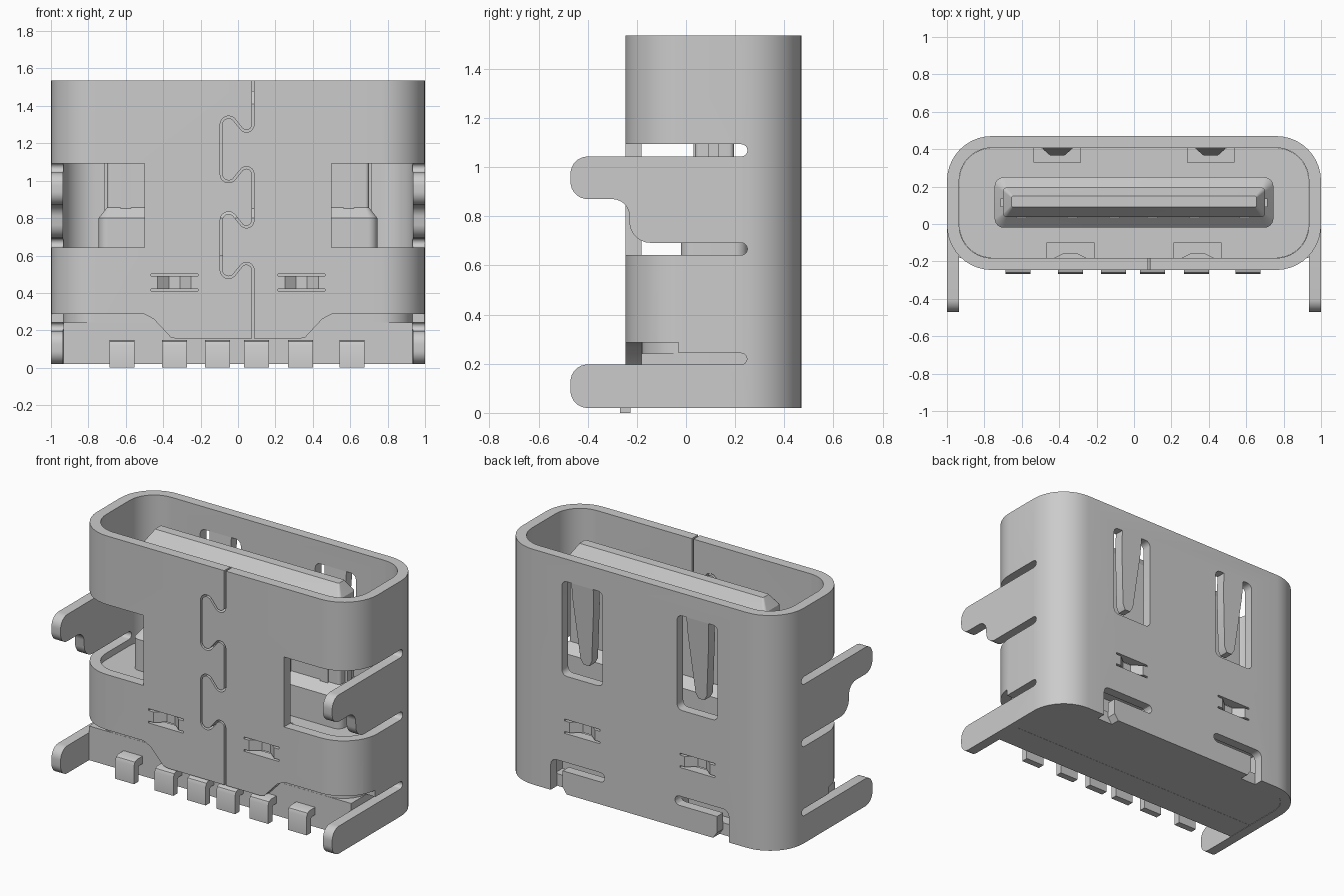
import bpy, bmesh, math
from mathutils import Vector

cube = bpy.data.objects.get("Cube")
if cube:
    bpy.data.objects.remove(cube, do_unlink=True)

metal = bpy.data.materials.new("plain grey")
metal.use_nodes = True
GREY = (0.6, 0.6, 0.6, 1)
metal.diffuse_color = GREY
metal.node_tree.nodes["Principled BSDF"].inputs["Base Color"].default_value = GREY


def finish(bm, name):
    bmesh.ops.recalc_face_normals(bm, faces=bm.faces)
    mesh = bpy.data.meshes.new(name)
    bm.to_mesh(mesh)
    bm.free()
    mesh.materials.append(metal)
    obj = bpy.data.objects.new(name, mesh)
    bpy.context.collection.objects.link(obj)
    return obj


def ring(hx, y0, y1, r, n=10):
    """Rounded rectangle outline in plan."""
    pts = []
    corners = ((hx - r, y1 - r), (r - hx, y1 - r), (r - hx, y0 + r), (hx - r, y0 + r))
    for q, (cx, cy) in enumerate(corners):
        for i in range(n + 1):
            a = (q + i / n) * math.pi / 2
            pts.append((cx + r * math.cos(a), cy + r * math.sin(a)))
    return pts


def loft(name, sections):
    """Stack rounded rectangles (half width, y0, y1, radius, z)."""
    bm = bmesh.new()
    rows = [[bm.verts.new((x, y, s[4])) for x, y in ring(*s[:4])] for s in sections]
    n = len(rows[0])
    for a, b in zip(rows, rows[1:]):
        for i in range(n):
            bm.faces.new((a[i], a[(i + 1) % n], b[(i + 1) % n], b[i]))
    bm.faces.new(rows[0])
    bm.faces.new(rows[-1])
    return finish(bm, name)


def prism(name, pts, axis, lo, hi):
    """Extrude a flat outline along an axis from lo to hi."""
    place = {"x": lambda p, d: (d, p[0], p[1]),
             "y": lambda p, d: (p[0], d, p[1]),
             "z": lambda p, d: (p[0], p[1], d)}[axis]
    bm = bmesh.new()
    a = [bm.verts.new(place(p, lo)) for p in pts]
    b = [bm.verts.new(place(p, hi)) for p in pts]
    n = len(pts)
    for i in range(n):
        bm.faces.new((a[i], a[(i + 1) % n], b[(i + 1) % n], b[i]))
    bm.faces.new(a)
    bm.faces.new(b)
    return finish(bm, name)


def rect(cx, cy, hw, hh):
    return [(cx - hw, cy - hh), (cx + hw, cy - hh), (cx + hw, cy + hh), (cx - hw, cy + hh)]


def arc(cx, cy, r, a0, a1, n=8):
    return [(cx + r * math.cos(math.radians(a0 + (a1 - a0) * i / n)),
             cy + r * math.sin(math.radians(a0 + (a1 - a0) * i / n))) for i in range(n + 1)]


def cut(obj, cutter):
    mod = obj.modifiers.new("cut", "BOOLEAN")
    mod.operation = "DIFFERENCE"
    mod.solver = "EXACT"
    mod.object = cutter
    bpy.context.view_layer.update()
    deps = bpy.context.evaluated_depsgraph_get()
    mesh = bpy.data.meshes.new_from_object(obj.evaluated_get(deps))
    obj.modifiers.clear()
    obj.data = mesh
    bpy.data.objects.remove(cutter, do_unlink=True)


def ribbon(path, half):
    """Outline of a narrow strip following a path."""
    left, right = [], []
    for i, p in enumerate(path):
        t = Vector(path[min(i + 1, len(path) - 1)]) - Vector(path[max(i - 1, 0)])
        n = Vector((-t.y, t.x)).normalized() * half
        left.append(tuple(Vector(p) + n))
        right.append(tuple(Vector(p) - n))
    return left + right[::-1]


# Outer sheet-metal shell
shell = loft("shell", [(1, -0.246, 0.47, 0.24, 0.02), (1, -0.246, 0.47, 0.24, 1.535)])
cut(shell, loft("bore", [(0.935, -0.182, 0.407, 0.175, -0.1), (0.935, -0.182, 0.407, 0.175, 1.7)]))

# Side windows and slots that free the mounting legs
window = ([(-0.3, 0.642)] + arc(0.225, 0.667, 0.025, -90, 90) + [(0, 0.692), (0, 1.043)]
          + arc(0.225, 1.068, 0.025, -90, 90) + [(-0.3, 1.093)])
foot = ([(-0.3, -0.1), (0, -0.1), (0, 0.197)] + arc(0.225, 0.22, 0.023, -90, 90)
        + [(-0.03, 0.243), (-0.03, 0.286), (-0.3, 0.286)])
for s in (-1, 1):
    for outline, inner in ((window, 0.5), (foot, 0.7)):
        cut(shell, prism("side_cut", outline, "x", *sorted((s * inner, s * 1.1))))

# Raised lower edge of the front wall
edge = [(0.33, 0.155), (0.36, 0.163), (0.45, 0.26), (0.5, 0.286), (1.1, 0.286), (1.1, -0.1)]
cut(shell, prism("skirt_cut", [(-x, z) for x, z in edge[::-1]] + edge, "y", -0.3, -0.12))

# Interlocking seam down the front
seam = [(0.08, 1.6)]
for top in (1.34, 0.828):
    seam += arc(0.045, top - 0.04, 0.035, 0, -130, 6)
    seam += arc(-0.05, top - 0.04, 0.04, 50, 180, 6)
    seam += arc(-0.05, top - 0.305, 0.04, 180, 310, 6)
    seam += arc(0.045, top - 0.305, 0.035, 130, 0, 6)
seam.append((0.08, 0.1))
cut(shell, prism("seam_cut", ribbon(seam, 0.006), "y", -0.3, -0.12))

for s in (-1, 1):
    # Back spring windows and lower hooks
    win = [(x + s * 0.41, z) for x, z in ring(0.145, 0.78, 1.39, 0.035, 4)]
    cut(shell, prism("spring_cut", win, "y", 0.36, 0.55))
    hook = ([(0.55, 0.165), (0.55, 0.06), (0.52, 0.018), (0.52, -0.1), (0.635, -0.1)]
            + arc(0.595, 0.185, 0.04, 0, 90, 4) + arc(0.28, 0.195, 0.03, 90, 270, 6))
    cut(shell, prism("hook_cut", [(s * x, z) for x, z in hook], "y", 0.3, 0.55))
    # Openings of the pressed-in clips
    cut(shell, prism("clip_cut", rect(s * 0.34, 0.456, 0.125, 0.046), "y", -0.3, -0.12))
    cut(shell, prism("clip_cut", rect(s * 0.41, 0.456, 0.125, 0.046), "y", 0.36, 0.55))

# Insulating body with pockets behind the clips, and its square front foot
body = loft("insulator_body", [(0.934, -0.181, 0.406, 0.174, 0.022), (0.934, -0.181, 0.406, 0.174, 0.6)])
for s in (-1, 1):
    cut(body, prism("pocket", rect(s * 0.34, -0.2, 0.125, 0.1), "z", 0.38, 0.8))
    cut(body, prism("pocket", rect(s * 0.41, 0.43, 0.125, 0.1), "z", 0.38, 0.8))
    cut(body, prism("pocket", rect(s * 0.45, 0.43, 0.2, 0.1), "z", 0.1, 0.24))
prism("insulator_foot", rect(0, -0.091, 0.934, 0.091), "z", 0.021, 0.241)

# Central tongue with stepped base and bevelled tip
tongue = loft("tongue", [
    (0.745, -0.02, 0.25, 0.05, 0.58), (0.745, -0.02, 0.25, 0.05, 0.8),
    (0.7, 0.037, 0.195, 0.02, 0.857), (0.7, 0.037, 0.195, 0.02, 1.41),
    (0.655, 0.09, 0.15, 0.01, 1.48)])
prism("mid_plate", rect(0, 0.113, 0.715, 0.022), "z", 0.84, 1.2)

# Contacts on the tongue and solder tails
tail = [(-0.16, 0.1), (-0.215, 0.1), (-0.225, 0.09), (-0.225, 0), (-0.268, 0),
        (-0.268, 0.118), (-0.259, 0.139), (-0.238, 0.148), (-0.16, 0.148)]
for i, x in enumerate((-0.62, -0.34, -0.11, 0.1, 0.335, 0.61)):
    prism(f"solder_tail_{i + 1}", tail, "x", x - 0.067, x + 0.067)
    prism(f"contact_{i + 1}", rect(x * 0.97, 0.035, 0.028, 0.004), "z", 0.85, 1.38)


# Mounting legs, springs and clips on both sides
def leg_tip(z0, z1, r=0.07):
    return arc(-0.4, z1 - r, r, 90, 180, 8) + arc(-0.4, z0 + r, r, 180, 270, 8)


upper = ([(0, 1.043)] + leg_tip(0.87, 1.043) + arc(-0.3, 0.8, 0.07, 90, 10, 6)
         + arc(-0.145, 0.777, 0.085, 190, 270, 6) + [(0, 0.692)])
lower = [(0, 0.197)] + leg_tip(0.02, 0.197) + [(0, 0.02)]
for s, side in ((1, "left"), (-1, "right")):
    for label, outline in (("upper", upper), ("lower", lower)):
        prism(f"{label}_leg_{side}", outline, "x", *sorted((s * 0.935, s)))

    cx = s * 0.41
    blade = [(-0.078, 1.39), (-0.074, 1.27), (-0.04, 0.9), (-0.02, 0.865),
             (0.02, 0.865), (0.04, 0.9), (0.074, 1.27), (0.078, 1.39)]
    spring = prism(f"spring_{side}", [(cx + x, z) for x, z in blade], "y", 0.407, 0.47)
    for v in spring.data.vertices:
        v.co.y -= (1.39 - v.co.z) * 0.08

    bow = [(-0.125, 0), (-0.09, 0), (-0.03, 0.05), (0.03, 0.05), (0.09, 0), (0.125, 0),
           (0.125, 0.06), (0.095, 0.06), (0.035, 0.09), (-0.035, 0.09), (-0.095, 0.06), (-0.125, 0.06)]
    for label, x0, y0, d in (("front", s * 0.34, -0.246, 1), ("back", cx, 0.47, -1)):
        prism(f"{label}_clip_{side}", [(x0 + x, y0 + d * y) for x, y in bow], "z", 0.422, 0.49)

# Smooth the bent metal while keeping crisp edges
bpy.ops.object.select_all(action="DESELECT")
for obj in bpy.context.scene.objects:
    if obj.type == "MESH" and metal.name in obj.data.materials:
        obj.select_set(True)
        bpy.context.view_layer.objects.active = obj
bpy.ops.object.shade_smooth_by_angle(angle=math.radians(30))
